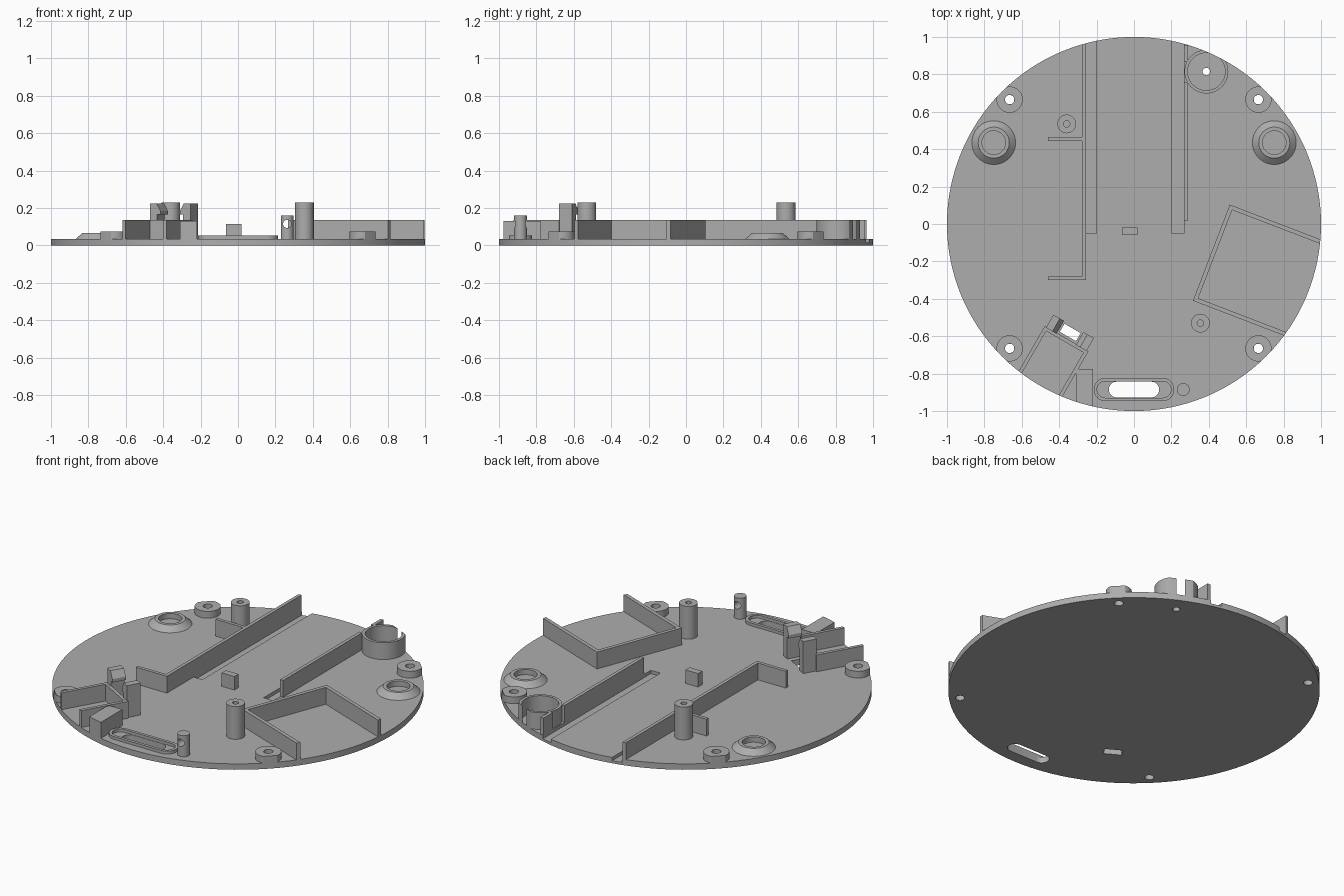
import bpy, bmesh
from math import pi, cos, sin, radians
from mathutils import Matrix, Vector

if "Cube" in bpy.data.objects:
    bpy.data.objects.remove(bpy.data.objects["Cube"])

gray = bpy.data.materials.new("plain gray")
gray.use_nodes = True
gray.diffuse_color = (0.42, 0.42, 0.42, 1)
gray.node_tree.nodes["Principled BSDF"].inputs["Base Color"].default_value = gray.diffuse_color

TOP = 0.035      # upper face of the base plate
SUNK = 0.03      # parts start slightly inside the plate
WALL = 0.135     # height of the partition walls


def finish(name, bm):
    bmesh.ops.recalc_face_normals(bm, faces=bm.faces)
    mesh = bpy.data.meshes.new(name)
    bm.to_mesh(mesh)
    bm.free()
    mesh.materials.append(gray)
    ob = bpy.data.objects.new(name, mesh)
    bpy.context.collection.objects.link(ob)
    return ob


def prism(name, points, z0, z1, matrix=None):
    """Extrude a flat outline from z0 to z1."""
    bm = bmesh.new()
    face = bm.faces.new([bm.verts.new((x, y, z0)) for x, y in points])
    ext = bmesh.ops.extrude_face_region(bm, geom=[face])
    moved = [g for g in ext["geom"] if isinstance(g, bmesh.types.BMVert)]
    bmesh.ops.translate(bm, verts=moved, vec=(0, 0, z1 - z0))
    if matrix:
        bm.transform(matrix)
    return finish(name, bm)


def rect(x0, x1, y0, y1):
    return [(x0, y0), (x1, y0), (x1, y1), (x0, y1)]


def circle(r, n=48, x=0, y=0):
    return [(x + r * cos(2 * pi * i / n), y + r * sin(2 * pi * i / n)) for i in range(n)]


def stadium(half, r, y, n=16):
    pts = []
    for side in (1, -1):
        for i in range(n + 1):
            a = pi * i / n - side * pi / 2
            pts.append((side * (half - r) + r * cos(a), y + r * sin(a)))
    return pts


def tube(name, x, y, outer, inner, z1, outer_top=None, n=48):
    """Round part with a bore; the outer side may taper."""
    bm = bmesh.new()
    prof = [(inner, SUNK), (outer, SUNK), (outer, TOP), (outer_top or outer, z1), (inner, z1)]
    rings = [[bm.verts.new((x + px, y + py, z)) for px, py in circle(r, n)] for r, z in prof]
    for a, b in zip(rings, rings[1:] + rings[:1]):
        for i in range(n):
            j = (i + 1) % n
            bm.faces.new((a[i], a[j], b[j], b[i]))
    return finish(name, bm)


def boolean(ob, tool, operation="DIFFERENCE"):
    mod = ob.modifiers.new("cut", "BOOLEAN")
    mod.operation, mod.solver, mod.object = operation, "EXACT", tool
    graph = bpy.context.evaluated_depsgraph_get()
    mesh = bpy.data.meshes.new_from_object(ob.evaluated_get(graph))
    ob.modifiers.clear()
    ob.data = mesh
    bpy.data.objects.remove(tool)
    return ob


def clip(ob):
    """Trim a part to the round outline of the plate."""
    return boolean(ob, prism("trim", circle(1, 128), -1, 1), "INTERSECT")


def frame(x, y, degrees):
    return Matrix.Translation((x, y, 0)) @ Matrix.Rotation(radians(degrees), 4, "Z")


# Base plate with its holes and channels
clip_frame = frame(-0.37, -0.63, -30)
plate = prism("base_plate", circle(1, 128), 0, TOP)
corners = [(sx * 0.665, sy * 0.665) for sx in (1, -1) for sy in (1, -1)]
cutters = [prism("hole", circle(0.025, 24, x, y), -1, 1) for x, y in corners]
cutters += [
    prism("hole", circle(0.02, 24, 0.387, 0.815), -1, 1),
    prism("hole", stadium(0.135, 0.042, -0.885), -1, 1),
    prism("hole", rect(-0.05, 0.05, 0.033, 0.083), -1, 1, clip_frame),
    prism("channel", rect(-0.257, -0.2, -0.05, 1.1), 0.015, 1),
    prism("channel", rect(0.203, 0.266, -0.05, 1.1), 0.015, 1),
]
for c in cutters:
    boolean(plate, c)

# Screw bosses, flared sockets, tall posts, round cup
for i, (x, y) in enumerate(corners):
    clip(tube(f"screw_boss_{i + 1}", x, y, 0.07, 0.025, 0.075))
for side, x in (("left", 0.75), ("right", -0.75)):
    tube(f"{side}_flared_socket", x, 0.435, 0.117, 0.063, 0.066, 0.083)
tube("front_post", 0.355, -0.53, 0.05, 0.017, 0.23)
tube("back_post", -0.36, 0.535, 0.05, 0.017, 0.23)
clip(tube("round_cup", 0.387, 0.815, 0.117, 0.1, WALL))

# Long partition walls with side branches
clip(prism("right_long_wall", rect(-0.277, -0.257, -0.3, 0.965), SUNK, WALL))
for name, y in (("front", -0.3), ("back", 0.445)):
    prism(f"{name}_branch_wall", rect(-0.46, -0.26, y, y + 0.02), SUNK, WALL)
prism("left_long_wall_front", rect(0.266, 0.286, 0.015, 0.76), SUNK, WALL)
clip(prism("left_long_wall_back", rect(0.266, 0.286, 0.87, 0.958), SUNK, WALL))

# Three sided bay running out to the rim
bay = frame(0.315, -0.41, -21)
for name, r in (("inner", rect(0, 0.022, 0, 0.55)),
                ("front", rect(0, 0.7, 0, 0.022)),
                ("back", rect(0, 0.7, 0.528, 0.55))):
    clip(prism(f"bay_{name}_wall", r, SUNK, WALL, bay))

# Cradle with a round trough
cradle_frame = frame(0.585, 0.265, 45)
cradle = prism("cradle", rect(-0.1, 0.1, -0.078, 0.078), SUNK, 0.145, cradle_frame)
trough = [(x, y) for x, y in circle(0.07, 48) if y < 0.001] + [(0.07, 0.2), (-0.07, 0.2)]
lay = Matrix.Translation((0, 0, 0.112)) @ Matrix.Rotation(pi / 2, 4, "X")
boolean(cradle, prism("trough", trough, -0.3, 0.3, cradle_frame @ lay))

# Small stop block and the slot rim
prism("stop_block", rect(-0.065, 0.018, -0.06, -0.02), SUNK, 0.115)
rim = prism("slot_rim", stadium(0.215, 0.062, -0.885), SUNK, 0.052)
boolean(rim, prism("rim_opening", stadium(0.198, 0.044, -0.885), -1, 1))

# Eyelet post with a cross hole
eyelet = prism("eyelet_post", circle(0.034, 32, 0.263, -0.885), SUNK, 0.16)
across = Matrix.Translation((0.263, -0.885, 0.115)) @ Matrix.Rotation(pi / 2, 4, "X")
boolean(eyelet, prism("eyelet_hole", circle(0.022, 24), -0.2, 0.2, across))

# Small bay at the front with two snap hooks
for name, r in (("cross", rect(-0.135, 0.135, 0, 0.02)),
                ("right", rect(-0.135, -0.115, -0.4, 0.02)),
                ("left", rect(0.115, 0.135, -0.4, 0.02))):
    clip(prism(f"small_bay_{name}_wall", r, SUNK, WALL, clip_frame))
hook = [(0.08, SUNK), (0.125, SUNK), (0.125, 0.225), (0.085, 0.225), (0.06, 0.185),
        (0.06, 0.165), (0.08, 0.165)]
stand = Matrix.Translation((0, 0.055, 0)) @ Matrix.Rotation(pi / 2, 4, "X")
for name, s in (("left", 1), ("right", -1)):
    prism(f"{name}_snap_hook", [(s * x, z) for x, z in hook], -0.04, 0.04, clip_frame @ stand)
clip(prism("rim_block", rect(-0.31, -0.218, -1.1, -0.775), SUNK, 0.13))

# Smooth round sides while keeping edges sharp
bpy.ops.object.select_all(action="DESELECT")
for ob in bpy.context.collection.objects:
    if ob.type == "MESH":
        ob.select_set(True)
        bpy.context.view_layer.objects.active = ob
bpy.ops.object.shade_smooth_by_angle(angle=radians(30))
